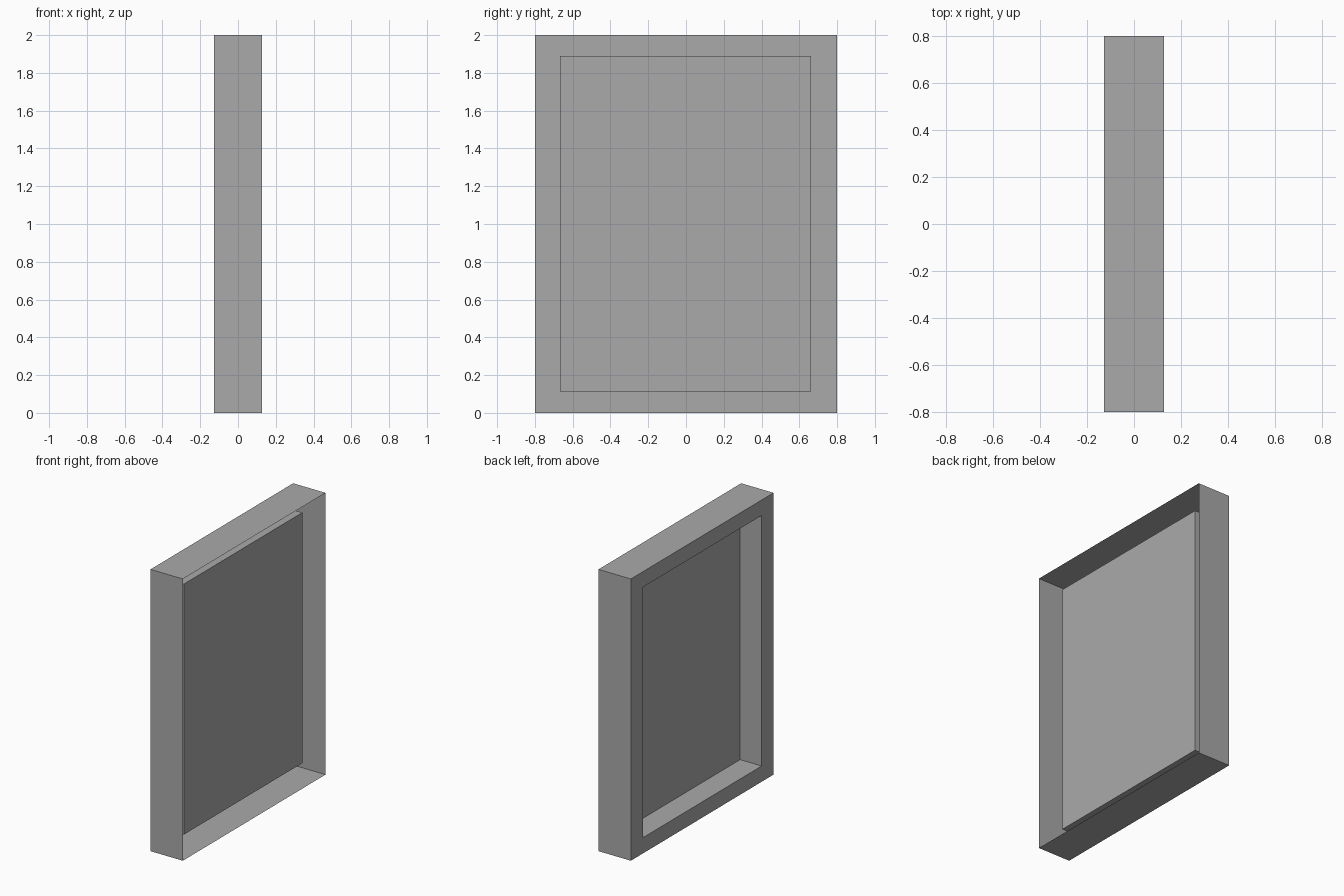
import bpy
import bmesh

# Remove the default object
cube = bpy.data.objects.get("Cube")
if cube:
    bpy.data.objects.remove(cube, do_unlink=True)

# Single plain colour
grey = bpy.data.materials.new("plain_grey")
grey.use_nodes = True
colour = (0.4, 0.4, 0.4, 1)
grey.diffuse_color = colour
grey.node_tree.nodes["Principled BSDF"].inputs["Base Color"].default_value = colour

bm = bmesh.new()


def loop(x, y0, y1, z0, z1):
    """Rectangular ring of points in a plane of constant x."""
    return [bm.verts.new((x, y, z))
            for y, z in ((y0, z0), (y1, z0), (y1, z1), (y0, z1))]


def bridge(a, b):
    """Join two rings with a band of quads."""
    for i in range(4):
        j = (i + 1) % 4
        bm.faces.new((a[i], a[j], b[j], b[i]))


OUTER = (-0.80, 0.80, 0, 2)
INNER = (-0.667, 0.661, 0.112, 1.89)
HALF = 0.127

# Thin shell: open rim, outer walls, border, recess walls, recessed panel
rings = [loop(HALF, *OUTER), loop(-HALF, *OUTER),
         loop(-HALF, *INNER), loop(0.042, *INNER)]
for a, b in zip(rings, rings[1:]):
    bridge(a, b)
bm.faces.new(rings[-1])
bmesh.ops.recalc_face_normals(bm, faces=bm.faces)

# Orient the shell so its outer walls face outwards
bm.faces.ensure_lookup_table()
if bm.faces[0].normal.z > 0:
    bmesh.ops.reverse_faces(bm, faces=bm.faces)

mesh = bpy.data.meshes.new("recessed_frame")
bm.to_mesh(mesh)
bm.free()
mesh.materials.append(grey)
frame = bpy.data.objects.new("recessed_frame", mesh)
bpy.context.collection.objects.link(frame)
